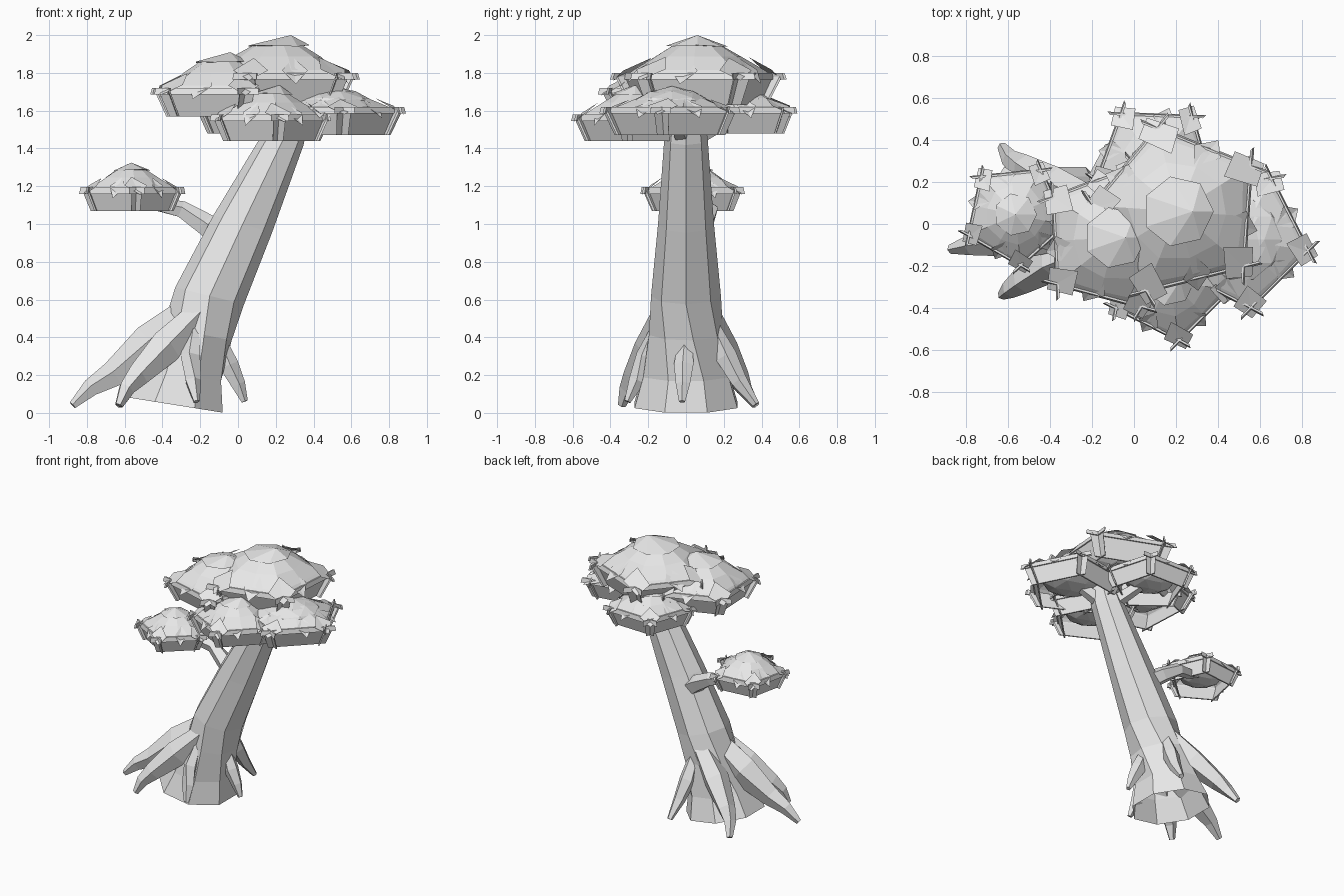
import bpy, math, random
from mathutils import Vector

if "Cube" in bpy.data.objects:
    bpy.data.objects.remove(bpy.data.objects["Cube"])

random.seed(4)
mat = bpy.data.materials.new("plain_grey")
mat.diffuse_color = (0.8, 0.8, 0.8, 1)
mat.use_nodes = True
mat.node_tree.nodes["Principled BSDF"].inputs["Base Color"].default_value = mat.diffuse_color


def make(name, verts, faces):
    me = bpy.data.meshes.new(name)
    me.from_pydata([tuple(v) for v in verts], [], faces)
    me.materials.append(mat)
    me.validate()
    ob = bpy.data.objects.new(name, me)
    bpy.context.collection.objects.link(ob)
    return ob


def bridge(rings, n):
    """Quads between consecutive rings of n vertices."""
    return [(r * n + i, r * n + (i + 1) % n, (r + 1) * n + (i + 1) % n, (r + 1) * n + i)
            for r in range(rings - 1) for i in range(n)]


def tube(name, path, radii, n=5):
    """Tapered limb along a list of points, closed at the tip."""
    pts = [Vector(p) for p in path]
    verts = []
    for k, p in enumerate(pts):
        d = (pts[min(k + 1, len(pts) - 1)] - pts[max(k - 1, 0)]).normalized()
        side = d.cross(Vector((0, 0, 1))).normalized()
        up = side.cross(d)
        for i in range(n):
            a = math.tau * i / n + math.pi / 2
            verts.append(p + radii[k] * (side * math.cos(a) + up * math.sin(a)))
    faces = bridge(len(pts), n)
    faces.append(tuple(range((len(pts) - 1) * n, len(pts) * n)))
    return make(name, verts, faces)


# Leaning trunk, slightly twisted: z, centre x, half width x, half width y, ring slope, twist
trunk = [(0.042, -0.335, .275, .295, -.16, .5), (0.2, -.295, .222, .245, -.15, .5),
         (0.42, -.215, .185, .20, -.2, .25), (0.62, -.15, .182, .185, -.25, 0),
         (1.0, .025, .155, .148, -.3, 0), (1.45, .24, .107, .115, -.3, 0),
         (1.64, .31, .08, .09, -.2, 0)]
verts = []
for z, cx, rx, ry, s, twist in trunk:
    for i in range(8):
        a = math.tau * (i + twist) / 8
        x = rx * math.cos(a)
        verts.append((cx + x, ry * math.sin(a), z + s * x))
faces = bridge(len(trunk), 8)
faces.append(tuple(range(len(verts) - 8, len(verts))))
make("trunk", verts, faces)

# Large roots on the leaning side
tube("root_left", [(-.25, -.02, .53), (-.46, -.04, .36), (-.66, -.08, .20), (-.78, -.10, .13),
                   (-.875, -.12, .04)], [.09, .115, .075, .05, .022])
for s, label in ((-1, "front"), (1, "back")):
    tube("root_left_" + label, [(-.20, s * .11, .53), (-.38, s * .18, .35), (-.53, s * .27, .20),
                                (-.59, s * .31, .13), (-.63, s * (.355 + s * .015), .04)],
         [.07, .095, .065, .045, .022])
# Smaller roots on the sides
tube("root_front", [(-.22, -.14, .48), (-.25, -.21, .30), (-.24, -.26, .17), (-.22, -.31, .06)],
     [.03, .055, .045, .018])
tube("root_back", [(-.17, .13, .47), (-.16, .21, .30), (-.14, .28, .17), (-.12, .37, .045)],
     [.04, .06, .045, .02])
tube("root_right", [(-.10, 0, .38), (-.05, -.01, .25), (0, -.015, .15), (.035, -.02, .06)],
     [.04, .055, .04, .018])

# Side branch and short limbs into the crown
tube("side_branch", [(-.04, .04, .90), (-.17, .09, .995), (-.30, .125, 1.075), (-.42, .10, 1.10),
                     (-.55, .06, 1.15)], [.075, .062, .048, .038, .03])
for label, end in (("left", (-.05, -.05, 1.68)), ("right", (.5, -.07, 1.58)),
                   ("front", (.18, -.25, 1.55)), ("back", (.1, .28, 1.58)), ("top", (.24, .06, 1.78))):
    tube("crown_limb_" + label, [(.24, 0, 1.44), end], [.06, .035])


def clump(name, cx, cy, r, start, zb, zr, zt, peak):
    """Faceted cone-like dome with hanging skirt plates, leaves and a pointed cap."""
    def P(rad, ang, z):
        return Vector((cx + rad * math.cos(ang), cy + rad * math.sin(ang), z))
    a0 = math.radians(start)
    corner = [a0 + math.tau * i / 5 for i in range(5)]
    h = zt - zr

    # Dome: pentagon rim sloping up to a rounder top
    verts, n = [], 10
    for rad, z, flat in ((1.0, zr, .81), (.88, zr + .16 * h, .84),
                         (.58, zr + .48 * h, .95), (.32, zr + .75 * h, 1)):
        for i in range(n):
            k = rad * r * (1 if i % 2 == 0 else flat)
            verts.append(P(k, a0 + math.tau * i / n, z))
    verts.append(P(0, 0, zr + .8 * h))
    faces = bridge(4, n) + [(30 + i, 30 + (i + 1) % n, 40) for i in range(n)]
    make(name + "_dome", verts, faces)

    # Cap: shallow pointed cone overhanging the dome
    cr, m = r * .41, 7
    cap = [P(cr, math.tau * i / m, zr + .74 * h + random.uniform(-.005, .005)) for i in range(m)]
    cap.append(Vector((cx + peak, cy, zt)))
    make(name + "_cap", cap, [(i, (i + 1) % m, m) for i in range(m)] + [tuple(range(m))[::-1]])

    # Skirt: overlong plates crossing at the corners, with a thin lip above
    verts, faces = [], []
    for i in range(5):
        a, b = corner[i], corner[(i + 1) % 5]
        for levels, over in ((((.83, zb), (1.0, zr)), .12),
                             (((1.015, zr - .015), (.99, zr + .02)), .17)):
            base = len(verts)
            for t in (0, .012):
                for rad, z in levels:
                    p, q = P(rad * r - t, a, z), P(rad * r - t, b, z)
                    e = (q - p) * over
                    verts += [p - e, q + e]
            faces += [tuple(base + k for k in f) for f in
                      ((0, 1, 3, 2), (5, 4, 6, 7), (2, 3, 7, 6), (1, 0, 4, 5), (0, 2, 6, 4), (3, 1, 5, 7))]
    make(name + "_skirt", verts, faces)

    # Pointed leaves on the slope: broad ones at corners, smaller folded ones along the sides
    verts, faces = [], []
    for i, a in enumerate(corner):
        for ang, rad, w, droop in ((a, r, .24 * r, .02),
                                   (a + math.pi / 5 + random.uniform(-.2, .2), r * .83, .17 * r, .04)):
            t = Vector((-math.sin(ang), math.cos(ang), 0)) * w
            skew = t * random.uniform(-.4, .4)
            base, lift = len(verts), random.uniform(.004, .012)
            mid = P(rad * .92, ang, zr + .12 * h + lift)
            verts += [P(rad * 1.13, ang, zr - droop) + skew, mid + t,
                      P(rad * .66, ang, zr + .42 * h + lift) - skew, mid - t]
            faces += [(base, base + 1, base + 2), (base, base + 2, base + 3)]
    make(name + "_leaves", verts, faces)

    # Rounded core below the dome
    bpy.ops.mesh.primitive_ico_sphere_add(subdivisions=2, radius=1, location=(cx, cy, zr + .01))
    core = bpy.context.object
    core.name = name + "_core"
    core.scale = (r * .66, r * .66, (zr - zb) * .85)
    core.data.materials.append(mat)


# Foliage clumps: centre x, y, radius, corner angle, skirt bottom, rim, top, peak offset
clump("branch_clump", -.565, .045, .25, 60, 1.07, 1.175, 1.325, .0)
clump("left_clump", -.09, -.065, .36, 147, 1.57, 1.70, 1.91, .05)
clump("top_clump", .21, .06, .415, 32, 1.63, 1.78, 2.0, .07)
clump("right_clump", .505, -.075, .335, 63, 1.47, 1.60, 1.73, .02)
clump("front_clump", .17, -.27, .295, 279, 1.44, 1.56, 1.735, .05)
clump("back_clump", .10, .285, .295, 52, 1.48, 1.60, 1.74, .0)
